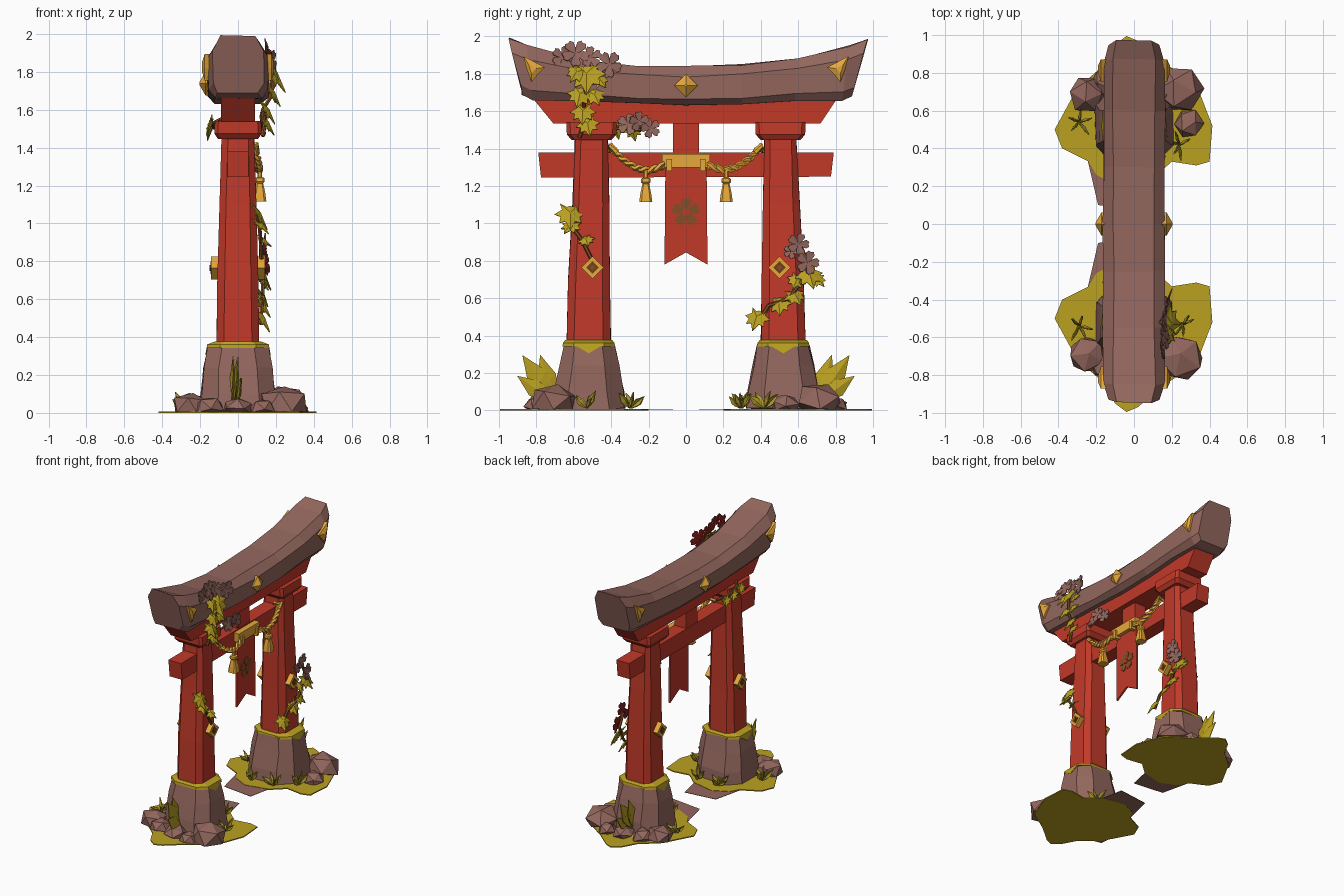
import bpy, bmesh, math, random
from mathutils import Vector, Matrix, Euler

if "Cube" in bpy.data.objects:
    bpy.data.objects.remove(bpy.data.objects["Cube"])
random.seed(4)

def material(name, r, g, b):
    m = bpy.data.materials.new(name)
    m.diffuse_color = [(c / 255) ** 2.2 for c in (r, g, b)] + [1]
    m.use_nodes = True
    m.node_tree.nodes["Principled BSDF"].inputs["Base Color"].default_value = m.diffuse_color
    return m

RED = material("red_lacquer", 192, 60, 45)
BROWN = material("brown_stone", 146, 103, 94)
MOSS = material("moss", 186, 160, 38)
LEAF = material("leaf_green", 168, 148, 46)
GOLD = material("gold", 235, 170, 62)
DARK = material("dark_bronze", 112, 66, 32)
STEM = material("vine_stem", 130, 80, 44)
CRIMSON = material("crimson", 140, 36, 32)

def add(name, verts, faces, mat, jitter=0, fix=True):
    """Mesh object from vertices and faces, facing outwards."""
    bm = bmesh.new()
    vs = [bm.verts.new(Vector(v) + Vector([random.uniform(-jitter, jitter) for _ in range(3)])) for v in verts]
    for f in faces:
        bm.faces.new([vs[i] for i in f])
    if fix:
        bmesh.ops.recalc_face_normals(bm, faces=bm.faces)
    me = bpy.data.meshes.new(name)
    bm.to_mesh(me)
    bm.free()
    me.materials.append(mat)
    ob = bpy.data.objects.new(name, me)
    bpy.context.collection.objects.link(ob)
    return ob

def loft(name, rings, mat, jitter=0):
    """Skin a list of equal rings and cap both ends."""
    n = len(rings[0])
    faces = [(k * n + i, k * n + (i + 1) % n, (k + 1) * n + (i + 1) % n, (k + 1) * n + i)
             for k in range(len(rings) - 1) for i in range(n)]
    faces += [tuple(range(n)), tuple(range((len(rings) - 1) * n, len(rings) * n))]
    return add(name, [p for r in rings for p in r], faces, mat, jitter)

def ring(x, y, z, hx, hy, c=0.35):
    """Horizontal chamfered rectangle."""
    a, b = hx * (1 - c), hy * (1 - c)
    return [(x + u, y + v, z) for u, v in ((hx, -b), (hx, b), (a, hy), (-a, hy),
                                           (-hx, b), (-hx, -b), (-a, -hy), (a, -hy))]

def prism(name, outline, x0, x1, mat):
    """Outline in (y, z) pushed from x0 to x1."""
    return loft(name, [[(x, y, z) for y, z in outline] for x in (x0, x1)], mat)

def tube(name, pts, r, mat, n=6):
    pts = [Vector(p) for p in pts]
    rings = []
    for i, p in enumerate(pts):
        t = (pts[min(i + 1, len(pts) - 1)] - pts[max(i - 1, 0)]).normalized()
        side = t.cross(Vector((1, 0, 0.01))).normalized()
        up = t.cross(side)
        rings.append([p + r * (math.cos(a) * side + math.sin(a) * up)
                      for a in (2 * math.pi * k / n for k in range(n))])
    return loft(name, rings, mat)

def sheet(name, outline, loc, size, rot, mats, fold=0.0, thick=0.006):
    """Thin fan-shaped sheet in the yz plane: petals, leaves and blades."""
    M = Matrix.Translation(loc) @ Euler(rot).to_matrix().to_4x4()
    n = len(outline)
    cy, cz = sum(p[0] for p in outline) / n, sum(p[1] for p in outline) / n
    verts = [M @ (size * Vector((fold * 0.4, cy, cz)))]
    verts += [M @ (size * Vector((-fold * abs(y), y, z))) for y, z in outline]
    ob = add(name, verts, [(0, i + 1, (i + 1) % n + 1) for i in range(n)], mats[0], fix=False)
    s = ob.modifiers.new("thickness", "SOLIDIFY")
    s.thickness = thick
    if len(mats) > 1:
        ob.data.materials.append(mats[1])
        s.material_offset = 1
    return ob

HALF = [(.12, 0), (.38, .18), (.31, -.1), (.6, -.27), (.37, -.4), (.42, -.66), (.19, -.62)]
LEAF_SHAPE = [(0, -1)] + HALF[::-1] + [(0, .04)] + [(-y, z) for y, z in HALF]
PETALS = [(r * math.cos(a), r * math.sin(a)) for k in range(5) for r, a in
          [(q, math.radians(90 + 72 * k + d)) for q, d in
           ((.4, -36), (.82, -27), (1, -12), (.9, 0), (1, 12), (.82, 27))]]
BLADE = [(0, 0), (.14, .3), (.19, .55), (0, 1), (-.19, .55), (-.14, .3)]

def leaf(x, y, z, size, spin=0, tilt=.5):
    sheet("vine_leaf", LEAF_SHAPE, (x, y, z), size, (spin, -tilt, random.uniform(-.25, .25)), [MOSS], .2)

def flower(x, y, z, size=.07):
    sheet("blossom", PETALS, (x, y, z), size, (random.random(), random.uniform(-.3, .1), random.uniform(-.3, .3)),
          [BROWN, CRIMSON], -.12)

# Curved top beam: (top y, top z, bottom y, bottom z, width scale)
rings = []
for ty, tz, by, bz, s in ((-.945, 1.99, -.875, 1.69, .85), (-.85, 1.955, -.82, 1.66, 1), (-.55, 1.875, -.53, 1.655, 1),
                          (-.25, 1.845, -.25, 1.64, 1), (0, 1.84, 0, 1.635, 1), (.3, 1.85, .3, 1.64, 1),
                          (.6, 1.885, .58, 1.655, 1), (.87, 1.95, .83, 1.66, 1), (.97, 1.99, .885, 1.68, .85)):
    side = [(.11, 1), (.163, .74), (.158, .16), (.125, 0)]
    prof = side + [(-x, t) for x, t in side[::-1]]
    rings.append([(x * s, by + (ty - by) * t, bz + (tz - bz) * t) for x, t in prof])
loft("top_beam", rings, BROWN, .005)

# Red beams, centre post and banner
prism("upper_beam", [(-.71, 1.535), (.72, 1.535), (.81, 1.67), (-.82, 1.67)], -.09, .09, RED)
prism("tie_beam", [(-.775, 1.245), (.775, 1.25), (.79, 1.38), (-.79, 1.38)], -.055, .055, RED)
prism("centre_post", [(-.07, 1.37), (.07, 1.37), (.07, 1.55), (-.07, 1.55)], -.05, .05, RED)
prism("banner", [(-.115, .78), (0, .845), (.115, .78), (.11, 1.33), (-.11, 1.33)], .057, .072, RED)
sheet("banner_emblem", PETALS, (.077, 0, 1.06), .078, (0, 0, 0), [STEM], 0, .005)
sheet("emblem_heart", PETALS, (.08, 0, 1.06), .022, (.6, 0, 0), [RED], 0, .004)

# Gold plate with straps
prism("gold_plate", [(-.125, 1.30), (.125, 1.30), (.13, 1.372), (-.13, 1.372)], .05, .1, GOLD)
for y in (-.09, .09):
    prism("plate_strap", [(y - .014, 1.28), (y + .014, 1.28), (y + .014, 1.345), (y - .014, 1.345)], .06, .112, GOLD)

for s in (-1, 1):
    # Pillar, cap block, stone base and moss collar
    loft("pillar", [ring(0, s * y, z, hx, hy) for y, z, hx, hy in
                    ((.52, .34, .113, .12), (.518, .7, .108, .112), (.51, 1.1, .095, .098), (.505, 1.47, .085, .086))], RED, .003)
    loft("cap_block", [ring(0, s * .505, z, hx, hy, .15) for z, hx, hy in
                       ((1.445, .105, .105), (1.475, .125, .132), (1.54, .122, .135))], RED)
    loft("stone_base", [ring(0, s * .52, z, hx, hy, .45) for z, hx, hy in
                        ((.009, .205, .195), (.1, .195, .187), (.24, .178, .16), (.35, .16, .135))], BROWN, .006)
    loft("moss_collar", [ring(0, s * .52, z, hx, hy, .42) for z, hx, hy in
                         ((.342, .166, .14), (.362, .162, .138), (.377, .12, .125))], MOSS)
    for f in (-1, 1):
        loft("moss_drip", [[(f * (x + .006 * k), s * .52 + y, z) for x, y, z in
                            ((.155, -.075, .35), (.155, .075, .35), (.163, .0, .305))] for k in (0, 1.6)], MOSS)

    # Ground patches: moss with a little earth showing past its edge
    earth = [(-.19, .1), (.06, .07), (.1, .26), (-.08, .5), (-.12, .7), (-.24, .6), (-.26, .4)]
    moss = [(-.2, .26), (-.08, .2), (.1, .24), (.2, .33), (.33, .31), (.4, .33), (.415, .52), (.33, .74), (.15, .86),
            (.02, .97), (-.04, .995), (-.1, .95), (-.16, .84), (-.3, .72), (-.42, .5), (-.38, .4), (-.24, .33)]
    for name, shape, z0, z1, mat in (("earth_patch", earth, .002, .005, BROWN), ("moss_patch", moss, 0, .008, MOSS)):
        loft(name, [[(x, s * y, z) for x, y in shape] for z in (z0, z1)], mat)

    # Boulders
    rocks = [(-.25, .69, .1, .105), (.24, .71, .13, .14), (0, .78, .085, .075), (.13, .8, .07, .07), (-.15, .75, .08, .08)]
    for x, y, r, h in rocks + ([(.29, .53, .08, .08)] if s > 0 else []):
        bm = bmesh.new()
        bmesh.ops.create_icosphere(bm, subdivisions=1, radius=1)
        turn = Euler([random.uniform(0, 3) for _ in range(3)]).to_matrix()
        for v in bm.verts:
            c = turn @ v.co * random.uniform(.95, 1.08)
            v.co = (x + c.x * r, s * y + c.y * r, h * min(1, max(.04, .3 + .82 * c.z)))
        bmesh.ops.dissolve_limit(bm, angle_limit=.45, verts=bm.verts, edges=bm.edges)
        me = bpy.data.meshes.new("boulder")
        bm.to_mesh(me)
        bm.free()
        me.materials.append(BROWN)
        bpy.context.collection.objects.link(bpy.data.objects.new("boulder", me))

    # Broad blades behind the base and small grass tufts
    for k, (ang, size) in enumerate(((.3, .27), (.6, .31), (.95, .25))):
        sheet("broad_blade", BLADE, (.015 * k - .03, s * .7, .04), size, (-s * ang, 0, .1), [MOSS], .1)
    for tx, ty in ((-.29, .54), (.26, .53) if s < 0 else (.24, .42), (.1, .3), (-.08, .29)):
        for k in range(5):
            a = 2 * math.pi * k / 5 + random.random()
            sheet("grass_blade", BLADE, (tx, s * ty, .01), random.uniform(.08, .12),
                  (random.uniform(.5, .9), 0, a), [LEAF], .2)

    # Twisted rope
    path = [(.085, .39, 1.40), (.1, .34, 1.345), (.11, .27, 1.30), (.11, .2, 1.283), (.105, .12, 1.31)]
    for phase in (0, math.pi):
        pts = []
        for i in range(41):
            t = i / 40 * 4
            k = min(int(t), 3)
            p = Vector(path[k]).lerp(Vector(path[k + 1]), t - k)
            a = phase + i * .6
            pts.append((p.x + .01 * math.cos(a), s * p.y, p.z + .01 * math.sin(a)))
        tube("rope_strand", pts, .0135, GOLD, 5)
    tube("rope_loop", [(.03, s * .41, 1.39), (.1, s * .4, 1.415), (.1, s * .37, 1.38)], .016, GOLD)

    # Tassel
    loft("tassel", [ring(.115, s * .215, z, r, r) for z, r in
                    ((1.285, .01), (1.245, .012), (1.24, .024), (1.222, .026), (1.212, .018), (1.16, .029), (1.115, .035))], GOLD)

    for f in (-1, 1):
        # Square pillar ornament: frame, dark inset and stud
        for name, r, x0, x1, mat in (("pillar_ornament", .06, .085, .142, GOLD), ("ornament_inset", .033, .14, .145, DARK),
                                     ("ornament_stud", .015, .14, .15, STEM)):
            prism(name, [(s * .5 + r * a, .765 + r * b) for a, b in ((1, 0), (0, 1), (-1, 0), (0, -1))], f * x0, f * x1, mat)
        # Beam end plate with raised middle
        tri = [(.87, 1.895), (.755, 1.835), (.79, 1.8), (.825, 1.755), (.85, 1.82)]
        loft("beam_end_plate", [[(f * x, s * (.825 + (y - .825) * q), 1.825 + (z - 1.825) * q) for y, z in tri]
                                for x, q in ((.14, 1), (.176, 1), (.19, .35))], GOLD)

# Pyramid studs at the beam centre
for f in (-1, 1):
    dia = [(1, 0), (0, 1), (-1, 0), (0, -1)]
    loft("centre_stud", [[(f * x, r * a, 1.738 + r * b) for a, b in dia]
                         for x, r in ((.14, .062), (.172, .062), (.203, .008))], GOLD)

# Vine over the top beam and a second one on the far side of the gap
tube("upper_vine", [(.14, -.52, 1.86), (.18, -.53, 1.78), (.175, -.54, 1.67), (.13, -.55, 1.6),
                    (.14, -.55, 1.52), (.13, -.57, 1.46)], .011, STEM)
tube("far_vine", [(-.09, -.5, 1.55), (-.13, -.44, 1.53), (-.14, -.34, 1.51), (-.1, -.24, 1.5)], .011, STEM)
for args in ((.17, -.53, 1.84, .17, .1), (.18, -.57, 1.83, .1, -.5), (.17, -.56, 1.72, .12, -.2), (.17, -.5, 1.71, .1, .4),
             (.14, -.55, 1.63, .12, 0), (.14, -.53, 1.56, .11, .2), (.17, -.48, 1.79, .09, .6)):
    leaf(*args)
for y, z in ((-.47, 1.55), (-.38, 1.53), (-.29, 1.52)):
    leaf(-.135, y, z, .09, .2, -.3)
for args in ((.15, -.66, 1.89, .06), (.16, -.59, 1.91, .075), (.16, -.51, 1.89, .06), (.18, -.41, 1.85, .072),
             (.13, -.31, 1.53, .06), (.14, -.25, 1.545, .055), (.13, -.19, 1.51, .055)):
    flower(*args)
tube("blossom_twig", [(.1, -.4, 1.5), (.12, -.3, 1.52), (.12, -.19, 1.51)], .008, STEM)

# Vines on the pillars
tube("left_vine", [(.1, -.64, 1.06), (.115, -.6, .97), (.12, -.55, .9), (.125, -.5, .8)], .011, STEM)
for args in ((.09, -.62, 1.09, .14, 0), (.11, -.6, 1.01, .1, -.4, .8), (.12, -.54, .93, .08, .4, .8)):
    leaf(*args)
tube("right_vine", [(.12, .38, .47), (.125, .44, .56), (.13, .55, .6), (.13, .61, .68), (.12, .66, .78), (.12, .61, .88)],
     .011, STEM)
for args in ((.12, .39, .53, .12, -.2), (.12, .5, .6, .11, .1), (.125, .57, .64, .1, .4), (.12, .65, .76, .13, .2),
             (.12, .69, .72, .08, .6), (.12, .6, .72, .09, -.4)):
    leaf(*args)
for args in ((.14, .6, .89, .06), (.15, .65, .79, .065), (.13, .56, .85, .04)):
    flower(*args)
